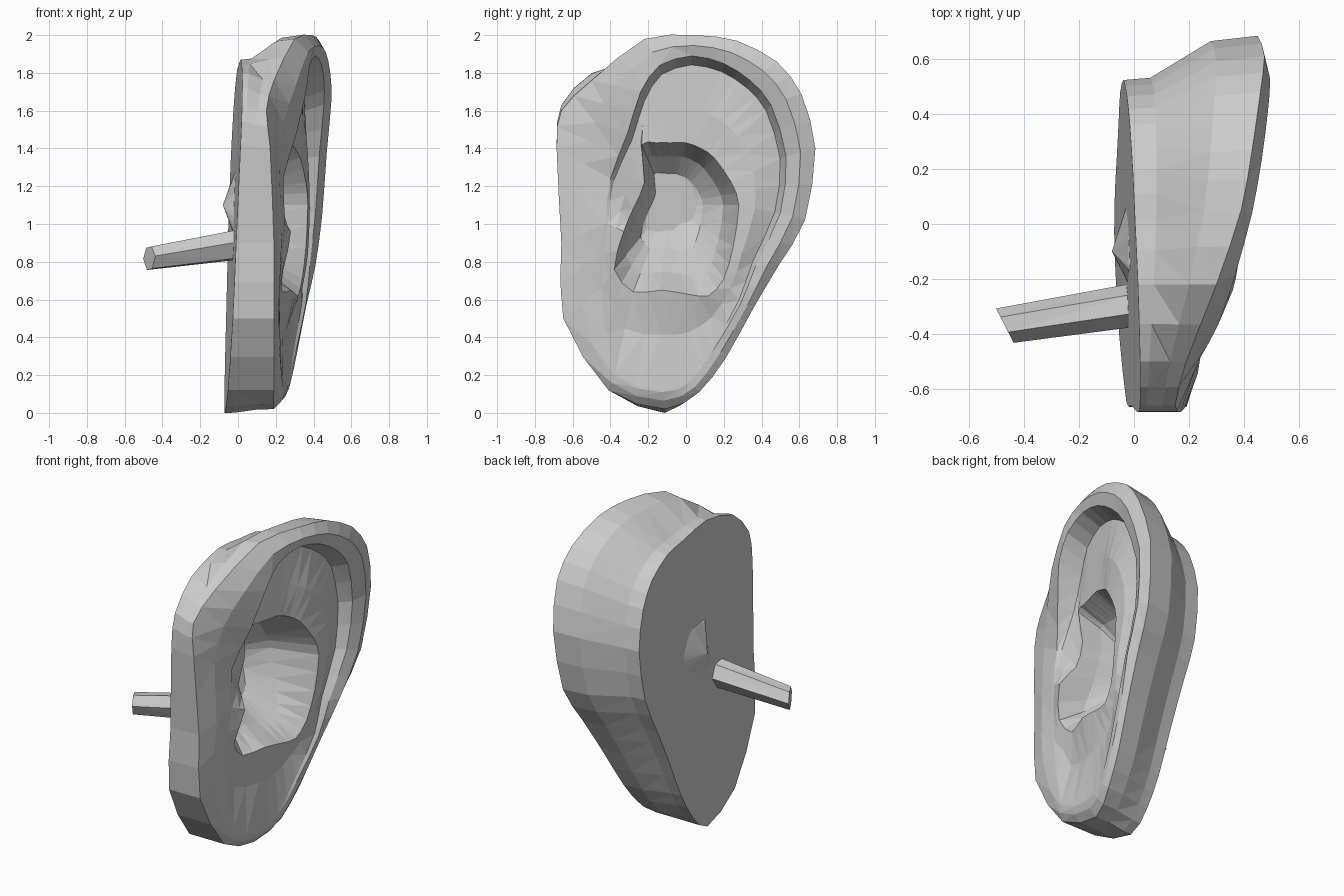
import bpy, bmesh
from mathutils import Vector

if "Cube" in bpy.data.objects:
    bpy.data.objects.remove(bpy.data.objects["Cube"])

# Contours as (y, z, x), running round the ear from the lobe, up the back, over the top, down the front
outer_rim = [(-.11, .02, .19), (.07, .11, .25), (.21, .29, .29), (.36, .56, .34), (.49, .78, .38),
             (.63, 1.02, .42), (.685, 1.40, .45), (.61, 1.69, .475), (.48, 1.86, .46), (.27, 1.97, .43),
             (.05, 2.0, .39), (-.22, 1.98, .30), (-.5, 1.76, .19), (-.66, 1.6, .15), (-.685, 1.4, .17),
             (-.66, .9, .19), (-.65, .5, .19), (-.41, .12, .19)]
inner_rim = [(-.13, .11, .25), (.02, .16, .27), (.15, .34, .31), (.29, .58, .36), (.37, .78, .38),
             (.50, 1.06, .41), (.53, 1.36, .43), (.45, 1.63, .455), (.34, 1.76, .455), (.20, 1.85, .44),
             (.03, 1.89, .41), (-.14, 1.84, .38), (-.24, 1.70, .36), (-.31, 1.48, .31), (-.40, 1.24, .24),
             (-.43, 1.0, .25), (-.46, .65, .22), (-.38, .2, .23)]
bowl_rim = [(-.13, .65, .28), (0, .63, .30), (.12, .62, .32), (.20, .71, .34), (.25, .88, .36),
            (.28, 1.10, .37), (.24, 1.22, .36), (.15, 1.35, .33), (.08, 1.40, .30), (0, 1.43, .28),
            (-.08, 1.43, .26), (-.16, 1.43, .24), (-.235, 1.42, .22), (-.22, 1.22, .20), (-.28, 1.08, .20),
            (-.33, .96, .28), (-.38, .76, .24), (-.28, .64, .23)]
groove_depth = [0, 0, .01, .02, .04, .06, .08, .10, .11, .12, .13, .14, .15, .10, .02, 0, 0, 0]


def vec(pts):
    return [Vector((x, y, z)) for y, z, x in pts]


def refine(ring):
    """Double the points of a closed contour along a smooth curve."""
    n, out = len(ring), []
    for i in range(n):
        a, b, c, d = (ring[(i + k) % n] for k in (-1, 0, 1, 2))
        out += [b, (b + c) * .55 - (a + d) * .05]
    return out


def blend(a, b, tx, tyz):
    return [Vector((p.x + (q.x - p.x) * tx, p.y + (q.y - p.y) * tyz, p.z + (q.z - p.z) * tyz))
            for p, q in zip(a, b)]


def base_point(p):
    """Point of the flat, slightly tilted back face under the outer rim."""
    y = -.12 + (p.y + .12) * .8 if p.y > -.12 else p.y
    z = p.z
    if z > 1:
        z = 1 + (z - 1) * min(1.05, .84 - .1 * min(p.y, 0) + 1.1 * max(0, -.35 - p.y))
    if -.3 < p.y < -.1 and z > 1.5:
        z = 1.87
    if p.z < .05:
        z = 0
    return Vector((-.075 + .043 * z - .04 * y, y, z))


outer, inner, bowl = vec(outer_rim), vec(inner_rim), vec(bowl_rim)
base = [base_point(p) for p in outer]

# Rounded crest of the rim, strongest over the top and back
crest = blend(outer, inner, .5, .5)
for i, p in enumerate(crest):
    p.x += .03 if 4 <= i <= 12 else .012

# Groove below the rolled rim, then the raised fold beside the bowl
middle = Vector((0, 0, 1.1))
groove = []
for p, d in zip(inner, groove_depth):
    inward = Vector((0, middle.y - p.y, middle.z - p.z)).normalized()
    groove.append(p + Vector((-d, 0, 0)) + inward * (.015 + d * .25))
fold = blend(groove, bowl, .5, .55)
for i, p in enumerate(fold):
    p.x += -.03 if i < 3 or i == 17 else .02 if 4 <= i <= 8 else 0

# Bowl wall and floor shrink toward the deepest point, rising gently at the lower back
deep = Vector((-.08, -.10, 1.1))


def bowl_ring(scale, x):
    ring = []
    for p in bowl:
        q = deep.lerp(p, scale)
        low = max(0, 1 - q.z)
        q.x = x + low * .2 + min(.06, max(0, q.y + .05) * low * 2)
        ring.append(q)
    return ring


rings = [base, blend(base, outer, .2, .05), blend(base, outer, .65, .88), outer,
         crest, inner, groove, fold, bowl, bowl_ring(.78, .08), bowl_ring(.5, -.02)]
rings = [refine(r) for r in rings]


def finish(bm, name):
    bmesh.ops.recalc_face_normals(bm, faces=bm.faces)
    bmesh.ops.triangulate(bm, faces=[f for f in bm.faces if len(f.verts) == 4])
    mesh = bpy.data.meshes.new(name)
    bm.to_mesh(mesh)
    bm.free()
    obj = bpy.data.objects.new(name, mesh)
    bpy.context.collection.objects.link(obj)


def skin(bm, rings):
    """Bridge successive closed rings and return their vertices."""
    vs = [[bm.verts.new(p) for p in r] for r in rings]
    for a, b in zip(vs, vs[1:]):
        for i in range(len(a)):
            j = (i + 1) % len(a)
            bm.faces.new((a[i], a[j], b[j], b[i]))
    return vs


# Ear shell with flat back and bowl floor
bm = bmesh.new()
vs = skin(bm, rings)
bm.faces.new(vs[0][::-1])
tip = bm.verts.new(deep)
for i in range(len(vs[-1])):
    bm.faces.new((vs[-1][i], vs[-1][(i + 1) % len(vs[-1])], tip))
finish(bm, "ear_shell")

# Ear canal: six-sided tube leaving the back face
hexagon = [(-.08, .02), (-.03, .085), (.04, .075), (.08, 0), (.03, -.075), (-.04, -.065)]
bm = bmesh.new()
ends = [[Vector((x + u * sx, y + u * s, z + v * s)) for u, v in hexagon]
        for x, y, z, s, sx in ((.0, -.295, .885, 1, 0), (-.47, -.37, .815, .78, -.4))]
vs = skin(bm, ends)
bm.faces.new(vs[1])
finish(bm, "ear_canal")
